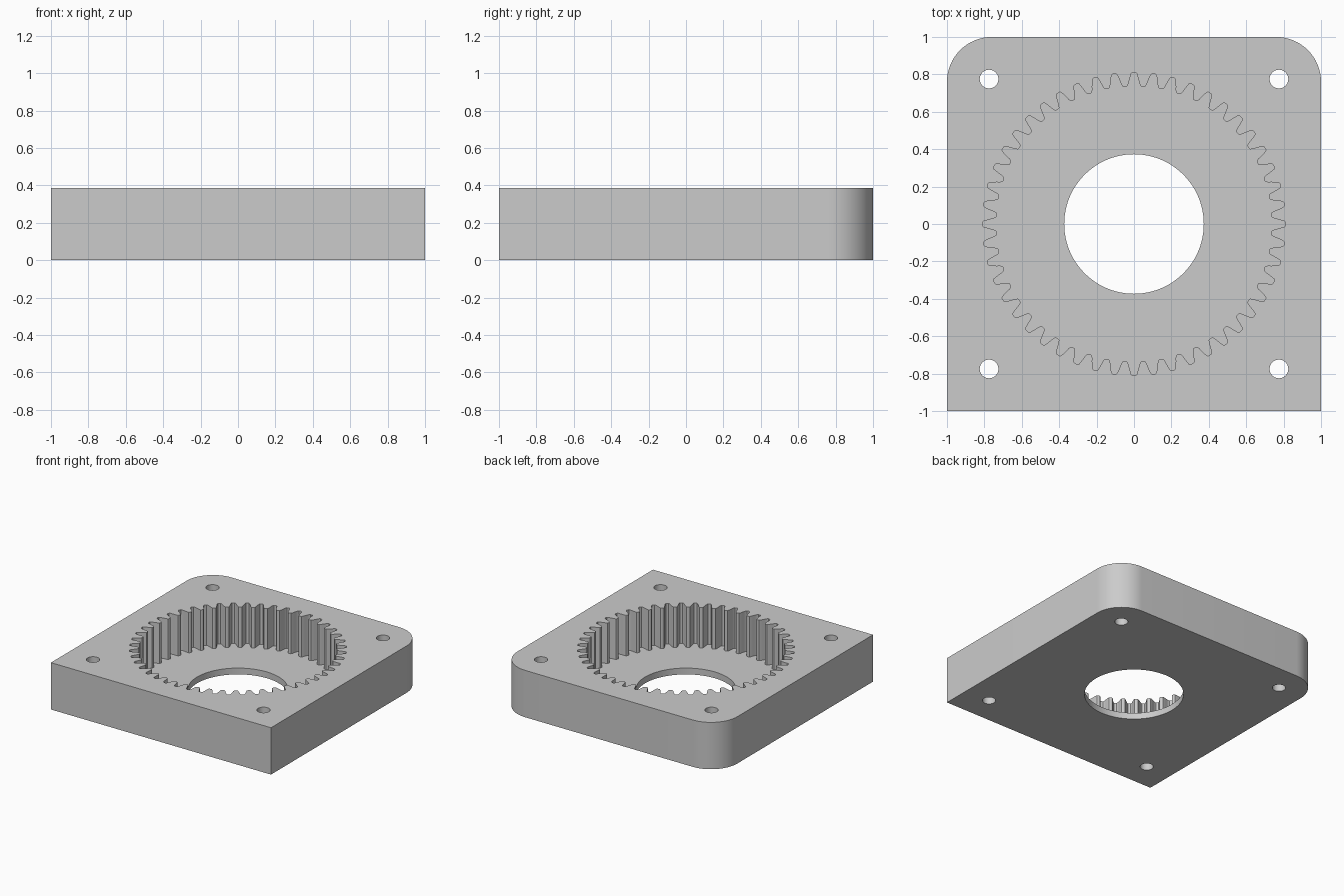
import bpy, bmesh, math

if "Cube" in bpy.data.objects:
    bpy.data.objects.remove(bpy.data.objects["Cube"])

HEIGHT, FLOOR = 0.385, 0.052
TEETH = 48


def prism(name, outline, z0, z1):
    """Solid made by extruding a closed outline from z0 to z1."""
    bm = bmesh.new()
    face = bm.faces.new([bm.verts.new((x, y, z0)) for x, y in outline])
    top = bmesh.ops.extrude_face_region(bm, geom=[face])["geom"]
    bmesh.ops.translate(bm, vec=(0, 0, z1 - z0),
                        verts=[v for v in top if isinstance(v, bmesh.types.BMVert)])
    bmesh.ops.recalc_face_normals(bm, faces=bm.faces)
    mesh = bpy.data.meshes.new(name)
    bm.to_mesh(mesh)
    bm.free()
    obj = bpy.data.objects.new(name, mesh)
    bpy.context.collection.objects.link(obj)
    return obj


def arc(cx, cy, r, a0, a1, n):
    return [(cx + r * math.cos(math.radians(a0 + (a1 - a0) * i / n)),
             cy + r * math.sin(math.radians(a0 + (a1 - a0) * i / n))) for i in range(n + 1)]


def circle(cx, cy, r, n):
    return arc(cx, cy, r, 0, 360, n)[:-1]


# Square block with the two back corners rounded
R = 0.24
housing = prism("ring_gear_housing",
                [(-1, -1), (1, -1)] + arc(1 - R, 1 - R, R, 0, 90, 16)
                + arc(R - 1, 1 - R, R, 90, 180, 16), 0, HEIGHT)

# Internal gear outline: one groove flank (radius, half width), mirrored and repeated
flank = [(0.736, 0.041), (0.739, 0.035), (0.750, 0.030), (0.766, 0.026),
         (0.784, 0.021), (0.802, 0.016), (0.809, 0.010)]
groove = [(r, -w) for r, w in flank] + [(r, w) for r, w in reversed(flank)]
gear = []
for i in range(TEETH):
    for r, w in groove:
        a = 2 * math.pi * i / TEETH + w / r
        gear.append((r * math.cos(a), r * math.sin(a)))

# Cutters: toothed pocket, central bore and four bolt holes
cutters = [prism("gear_pocket_cutter", gear, FLOOR, HEIGHT + 0.1),
           prism("bore_cutter", circle(0, 0, 0.373, 96), -0.1, FLOOR + 0.1)]
for sx in (-1, 1):
    for sy in (-1, 1):
        cutters.append(prism("bolt_hole_cutter", circle(0.775 * sx, 0.775 * sy, 0.05, 32),
                             -0.1, HEIGHT + 0.1))

bpy.context.view_layer.objects.active = housing
housing.select_set(True)
for c in cutters:
    mod = housing.modifiers.new("cut", "BOOLEAN")
    mod.operation, mod.solver, mod.object = "DIFFERENCE", "EXACT", c
    bpy.ops.object.modifier_apply(modifier=mod.name)
for c in cutters:
    bpy.data.objects.remove(c)

# Plain grey finish, smooth round walls with sharp edges
grey = bpy.data.materials.new("grey")
grey.diffuse_color = (0.6, 0.6, 0.6, 1)
grey.use_nodes = True
grey.node_tree.nodes["Principled BSDF"].inputs["Base Color"].default_value = grey.diffuse_color
housing.data.materials.clear()
housing.data.materials.append(grey)
bpy.ops.object.shade_smooth_by_angle(angle=math.radians(30))
